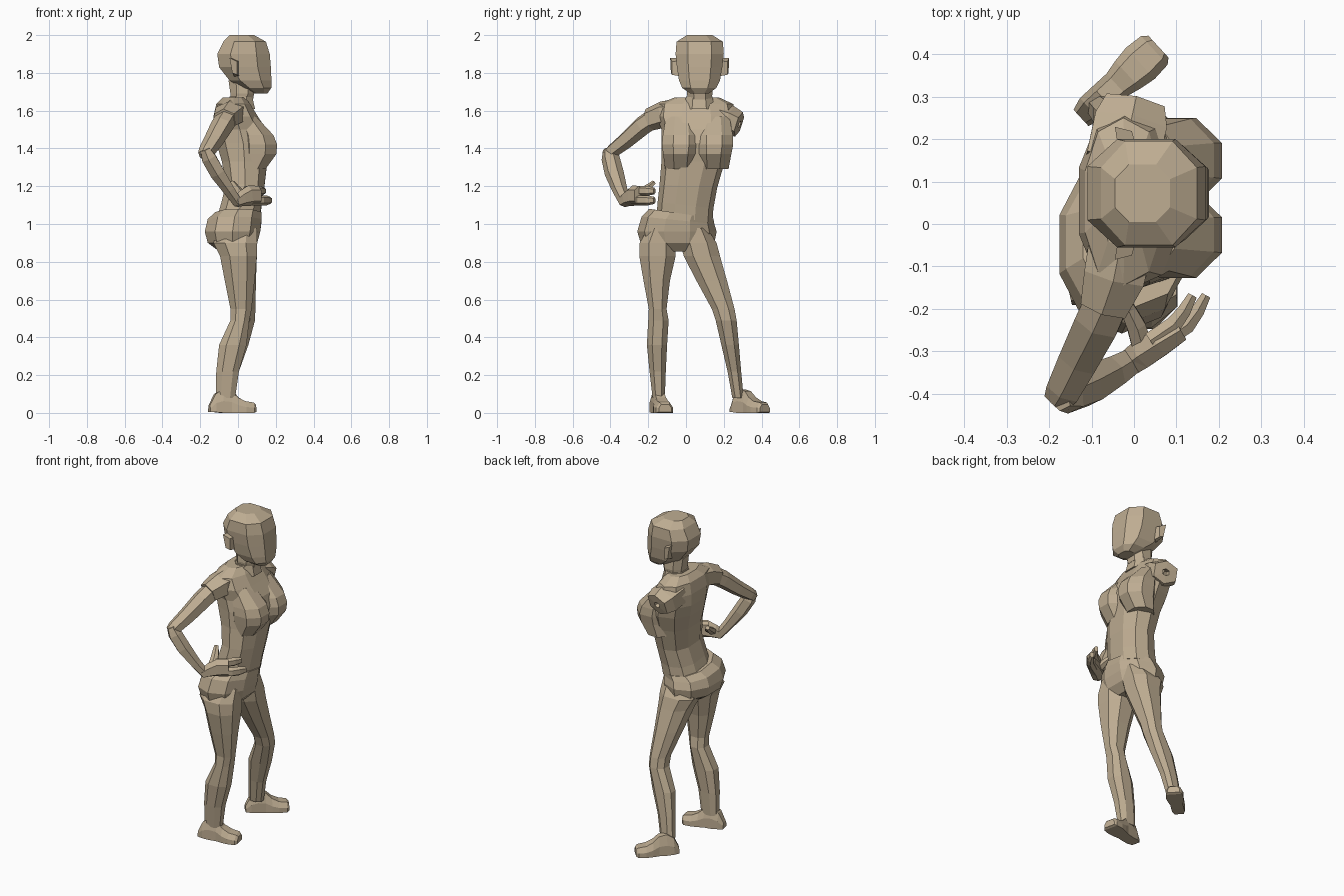
import bpy, bmesh, math
from mathutils import Vector, Matrix

mat = bpy.data.materials.new("tan clay")
mat.diffuse_color = (0.52, 0.42, 0.29, 1)


def loft(name, rings):
    """Skin a list of equal-length point rings and cap both ends."""
    bm = bmesh.new()
    vs = [[bm.verts.new(p) for p in r] for r in rings]
    n = len(vs[0])
    for a, b in zip(vs, vs[1:]):
        for i in range(n):
            j = (i + 1) % n
            bm.faces.new((a[i], a[j], b[j], b[i]))
    bm.faces.new(vs[0])
    bm.faces.new(vs[-1])
    bmesh.ops.recalc_face_normals(bm, faces=bm.faces)
    me = bpy.data.meshes.new(name)
    bm.to_mesh(me)
    bm.free()
    me.materials.append(mat)
    ob = bpy.data.objects.new(name, me)
    bpy.context.collection.objects.link(ob)
    return ob


def outline(n, power=0.85):
    """Rounded polygon that fills the square -1..1."""
    pts = []
    for i in range(n):
        a = 2 * math.pi * (i + 0.5) / n
        pts.append([math.copysign(abs(f(a)) ** power, f(a)) for f in (math.cos, math.sin)])
    mx, my = max(p[0] for p in pts), max(p[1] for p in pts)
    return [(p[0] / mx, p[1] / my) for p in pts]


def stack(name, levels, n=8, tilt=None, power=0.85):
    """Horizontal rings: z, x min, x max, y min, y max, sideways tilt."""
    rings = []
    for i, (z, x0, x1, y0, y1) in enumerate(levels):
        cx, cy, hx, hy = (x0 + x1) / 2, (y0 + y1) / 2, (x1 - x0) / 2, (y1 - y0) / 2
        t = tilt[i] if tilt else 0
        rings.append([Vector((cx + u * hx, cy + v * hy, z + t * v * hy)) for u, v in outline(n, power)])
    return loft(name, rings)


def tube(name, path, n=6, straight=False):
    """Rings square to a path: x, y, z, half width, half height."""
    pts = [Vector(p[:3]) for p in path]
    rings = []
    for i, p in enumerate(path):
        if straight:
            d = Vector(straight)
        else:
            d = pts[min(i + 1, len(pts) - 1)] - pts[max(i - 1, 0)]
        d.normalize()
        side = d.cross(Vector((0, 0, 1))).normalized()
        up = side.cross(d)
        rings.append([pts[i] + side * u * p[3] + up * v * p[4] for u, v in outline(n)])
    return loft(name, rings)


def union(main, parts):
    """Fuse parts into the main object so no hidden surfaces remain."""
    for p in parts:
        m = main.modifiers.new("fuse", "BOOLEAN")
        m.operation, m.solver, m.object = "UNION", "EXACT", p
    dg = bpy.context.evaluated_depsgraph_get()
    me = bpy.data.meshes.new_from_object(main.evaluated_get(dg))
    main.modifiers.clear()
    main.data = me
    for p in parts:
        bpy.data.objects.remove(p)


# Torso (the figure looks along +x)
torso = stack("torso", [
    (1.03, -0.11, 0.115, -0.155, 0.14),
    (1.10, -0.09, 0.125, -0.15, 0.145),
    (1.20, -0.065, 0.14, -0.14, 0.165),
    (1.33, -0.085, 0.155, -0.13, 0.205),
    (1.43, -0.115, 0.17, -0.13, 0.24),
    (1.50, -0.13, 0.15, -0.13, 0.25),
    (1.57, -0.13, 0.105, -0.155, 0.265),
    (1.635, -0.115, 0.065, -0.145, 0.25),
    (1.67, -0.08, 0.035, -0.06, 0.175)], n=10,
    tilt=[-0.15, -0.12, -0.06, 0, 0, 0, 0, 0, 0])
# Bust: tapered shapes running out of the upper chest
bust = [stack("breast", [
    (1.57, -0.02, 0.095, y - 0.08, y + 0.08),
    (1.47, 0.0, 0.188, y - 0.098, y + 0.098),
    (1.42, 0.0, 0.207, y - 0.102, y + 0.1),
    (1.37, 0.0, 0.203, y - 0.096, y + 0.09),
    (1.29, 0.0, 0.145, y - 0.085, y + 0.075)], power=1.0) for y in (-0.025, 0.15)]

# Left shoulder stump with an open socket
d = Vector((0.2, 0.9, -0.3)).normalized()
base = Vector((-0.03, 0.14, 1.575))
steps = ((0, 0.085, 0.08), (0.10, 0.086, 0.082), (0.152, 0.07, 0.067),
         (0.155, 0.02, 0.02), (0.12, 0.018, 0.018))
stump = tube("left_shoulder", [(*(base + d * s), w, h) for s, w, h in steps], straight=d)
cap = tube("right_shoulder", [
    (-0.03, -0.04, 1.59, 0.075, 0.075), (-0.045, -0.12, 1.58, 0.072, 0.07),
    (-0.07, -0.195, 1.552, 0.055, 0.06)])
union(torso, bust + [stump, cap])

# Hips and legs
pelvis = stack("hips_and_legs", [
    (1.055, -0.12, 0.125, -0.195, 0.145),
    (1.02, -0.16, 0.125, -0.235, 0.15),
    (0.96, -0.176, 0.118, -0.258, 0.162),
    (0.90, -0.16, 0.102, -0.24, 0.15),
    (0.855, -0.10, 0.06, -0.12, 0.05)], n=10, tilt=[-0.15, -0.1, 0, 0, 0], power=0.95)
legs = [stack("right_leg", [
    (0.98, -0.10, 0.10, -0.20, -0.07),
    (0.90, -0.13, 0.102, -0.245, -0.055),
    (0.83, -0.095, 0.10, -0.247, -0.055),
    (0.70, -0.07, 0.088, -0.225, -0.085),
    (0.55, -0.04, 0.072, -0.197, -0.103),
    (0.49, -0.04, 0.06, -0.2, -0.092),
    (0.36, -0.10, 0.045, -0.207, -0.1),
    (0.22, -0.115, 0.005, -0.193, -0.107),
    (0.08, -0.118, -0.015, -0.177, -0.112)]),
    stack("left_leg", [
    (0.98, -0.10, 0.10, -0.01, 0.11),
    (0.90, -0.125, 0.102, -0.03, 0.162),
    (0.83, -0.09, 0.10, -0.012, 0.18),
    (0.70, -0.055, 0.095, 0.055, 0.217),
    (0.55, -0.015, 0.092, 0.137, 0.257),
    (0.49, -0.015, 0.09, 0.157, 0.268),
    (0.36, -0.075, 0.055, 0.187, 0.28),
    (0.22, -0.095, 0.005, 0.22, 0.292),
    (0.08, -0.108, -0.025, 0.245, 0.305)])]

# Feet: wedges running from heel to toe
foot = [(0, 0.026, 0.005, 0.04), (0.03, 0.036, 0.004, 0.10), (0.07, 0.036, 0, 0.125),
        (0.115, 0.036, 0, 0.115), (0.15, 0.044, 0, 0.082), (0.19, 0.05, 0, 0.062),
        (0.235, 0.046, 0, 0.055), (0.248, 0.035, 0.006, 0.045)]
for name, heel, toe in (("right_foot", (-0.152, -0.165, 0), (0.09, -0.11, 0)),
                        ("left_foot", (-0.125, 0.25, 0), (0.06, 0.42, 0))):
    h = Vector(heel)
    d = (Vector(toe) - h).normalized()
    side = Vector((-d.y, d.x, 0))
    legs.append(loft(name, [[h + d * s + side * w * u + Vector((0, 0, lo + (hi - lo) * v))
                 for u, v in ((-1, 0), (1, 0), (1, 0.5), (0.6, 1), (-0.6, 1), (-1, 0.5))]
                for s, w, lo, hi in foot]))
union(pelvis, legs)

# Neck and head
stack("collar", [(1.61, -0.065, 0.09, -0.01, 0.15), (1.675, -0.045, 0.075, 0.0, 0.14)])
stack("neck", [(1.66, -0.04, 0.08, 0.01, 0.135), (1.69, -0.04, 0.085, 0.005, 0.14),
               (1.76, -0.05, 0.10, 0.01, 0.135)])
head = stack("head", [
    (1.69, 0.085, 0.155, 0.025, 0.12),
    (1.72, 0.02, 0.176, -0.02, 0.16),
    (1.76, -0.045, 0.177, -0.037, 0.18),
    (1.83, -0.10, 0.174, -0.048, 0.192),
    (1.90, -0.11, 0.168, -0.055, 0.2),
    (1.965, -0.078, 0.148, -0.05, 0.195),
    (2.0, -0.045, 0.085, 0.005, 0.14)], n=8, power=0.8)
ears = []
for y, s in ((-0.05, -1), (0.195, 1)):
    ears.append(loft("ear", [
        [(0.01, y - s * 0.03, 1.78), (0.01, y - s * 0.03, 1.865),
         (-0.035, y - s * 0.03, 1.88), (-0.02, y - s * 0.03, 1.78)],
        [(-0.005, y + s * 0.024, 1.79), (-0.005, y + s * 0.024, 1.86),
         (-0.045, y + s * 0.034, 1.88), (-0.03, y + s * 0.03, 1.80)]]))
union(head, ears)

# Right arm, bent with the hand on the hip
arm = tube("right_arm", [
    (-0.05, -0.15, 1.575, 0.05, 0.053), (-0.085, -0.23, 1.52, 0.052, 0.052),
    (-0.13, -0.32, 1.44, 0.046, 0.044), (-0.165, -0.39, 1.385, 0.04, 0.037),
    (-0.178, -0.413, 1.365, 0.032, 0.03)])
hand = [tube("forearm", [
    (-0.175, -0.41, 1.395, 0.027, 0.027), (-0.155, -0.40, 1.35, 0.042, 0.042),
    (-0.11, -0.38, 1.27, 0.045, 0.042), (-0.05, -0.35, 1.18, 0.036, 0.032),
    (0.0, -0.32, 1.11, 0.028, 0.027)]),
    tube("palm", [
    (-0.015, -0.33, 1.115, 0.03, 0.028), (0.02, -0.305, 1.135, 0.034, 0.042),
    (0.06, -0.28, 1.15, 0.032, 0.054), (0.11, -0.25, 1.15, 0.026, 0.052)])]
# Two finger groups wrap the hip; the upper one sits nearer the waist
for z, h, k in ((1.125, 0.027, 0), (1.175, 0.026, 0.032)):
    hand.append(tube("fingers", [
        (0.07 - k, -0.275, z, 0.02, h), (0.125 - k, -0.238, z, 0.02, h),
        (0.15 - k, -0.205, z, 0.016, h), (0.17 - k, -0.168, z, 0.011, h * 0.7)]))
hand.append(tube("thumb", [
    (0.02, -0.29, 1.14, 0.024, 0.022), (0.005, -0.24, 1.17, 0.022, 0.02),
    (-0.015, -0.20, 1.195, 0.018, 0.017), (-0.03, -0.17, 1.22, 0.012, 0.012)]))
union(arm, hand)
